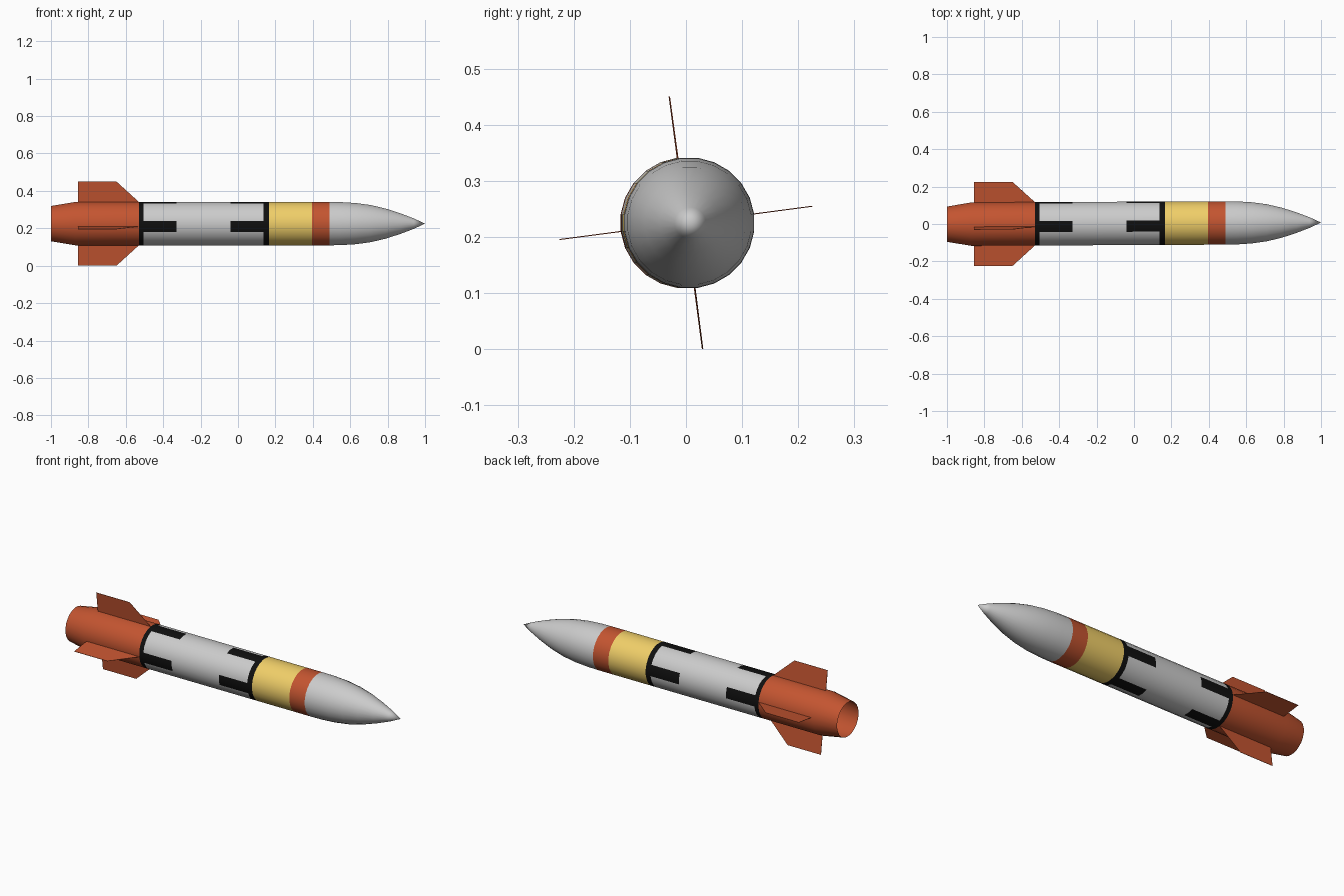
import bpy, bmesh, math

if "Cube" in bpy.data.objects:
    bpy.data.objects.remove(bpy.data.objects["Cube"])

SIDES, R, CZ = 24, 0.117, 0.225
ROLL = math.radians(7.5)


def material(name, rgb):
    m = bpy.data.materials.new(name)
    m.diffuse_color = (*rgb, 1)
    m.use_nodes = True
    m.node_tree.nodes["Principled BSDF"].inputs["Base Color"].default_value = m.diffuse_color
    return m


GREY = material("grey", (0.55, 0.55, 0.55))
ORANGE = material("orange", (0.55, 0.09, 0.03))
YELLOW = material("yellow", (0.87, 0.62, 0.14))
BLACK = material("black", (0.005, 0.005, 0.005))


def point(x, r, a):
    # the long axis is yawed very slightly about the fins
    return (x, 0.0045 * (x + 0.75) + r * math.cos(a), CZ + r * math.sin(a))


def finish(name, bm, mats):
    bmesh.ops.recalc_face_normals(bm, faces=bm.faces)
    me = bpy.data.meshes.new(name)
    bm.to_mesh(me)
    bm.free()
    ob = bpy.data.objects.new(name, me)
    bpy.context.collection.objects.link(ob)
    for m in mats:
        me.materials.append(m)
    bpy.ops.object.select_all(action='DESELECT')
    ob.select_set(True)
    bpy.context.view_layer.objects.active = ob
    bpy.ops.object.shade_smooth_by_angle(angle=math.radians(30))
    return ob


def shell(name, profile, mats, pick=lambda ring, side: 0):
    """Revolve (x, radius) points around the long axis; pick chooses the material slot."""
    bm = bmesh.new()
    rings = []
    for x, r in profile:
        n = SIDES if r > 0 else 1
        rings.append([bm.verts.new(point(x, r, ROLL + math.tau * i / SIDES)) for i in range(n)])
    for k, (a, b) in enumerate(zip(rings, rings[1:])):
        for i in range(SIDES):
            j = (i + 1) % SIDES
            quad = [a[i], a[j], b[j], b[i]] if len(b) > 1 else [a[i], a[j], b[0]]
            bm.faces.new(quad).material_index = pick(k, i)
    return finish(name, bm, mats)


# Tail section, open at the rear
shell("tail_section", [(-1, 0.095), (-0.87, R), (-0.53, R)], [ORANGE])


# Main tube: black end rings with four two-facet stripes at each end
def tube_slot(ring, side):
    stripe = side % 6 in (0, 5)
    return 1 if ring in (0, 4) or (ring in (1, 3) and stripe) else 0


shell("main_tube", [(x, R) for x in (-0.53, -0.505, -0.33, -0.04, 0.135, 0.165)],
      [GREY, BLACK], tube_slot)

# Coloured bands and nose
shell("yellow_band", [(0.165, R), (0.395, R)], [YELLOW])
shell("orange_band", [(0.395, R), (0.49, R)], [ORANGE])
shell("nose_cone", [(0.49, R), (0.55, 0.116), (0.63, 0.111), (0.71, 0.100), (0.79, 0.081),
                    (0.87, 0.055), (0.94, 0.028), (1.0, 0)], [GREY])

# Four thin fins
FIN = [(-0.855, 0.11), (-0.855, 0.227), (-0.65, 0.227), (-0.53, R), (-0.53, 0.11)]
for n, label in enumerate(("right", "top", "left", "bottom")):
    a = ROLL + n * math.pi / 2
    bm = bmesh.new()
    loops = []
    for t in (-0.0008, 0.0008):
        dy, dz = -t * math.sin(a), t * math.cos(a)
        vs = []
        for x, r in FIN:
            px, py, pz = point(x, r, a)
            vs.append(bm.verts.new((px, py + dy, pz + dz)))
        bm.faces.new(vs)
        loops.append(vs)
    for i in range(len(FIN)):
        j = (i + 1) % len(FIN)
        bm.faces.new([loops[0][i], loops[0][j], loops[1][j], loops[1][i]])
    finish("fin_" + label, bm, [ORANGE])
